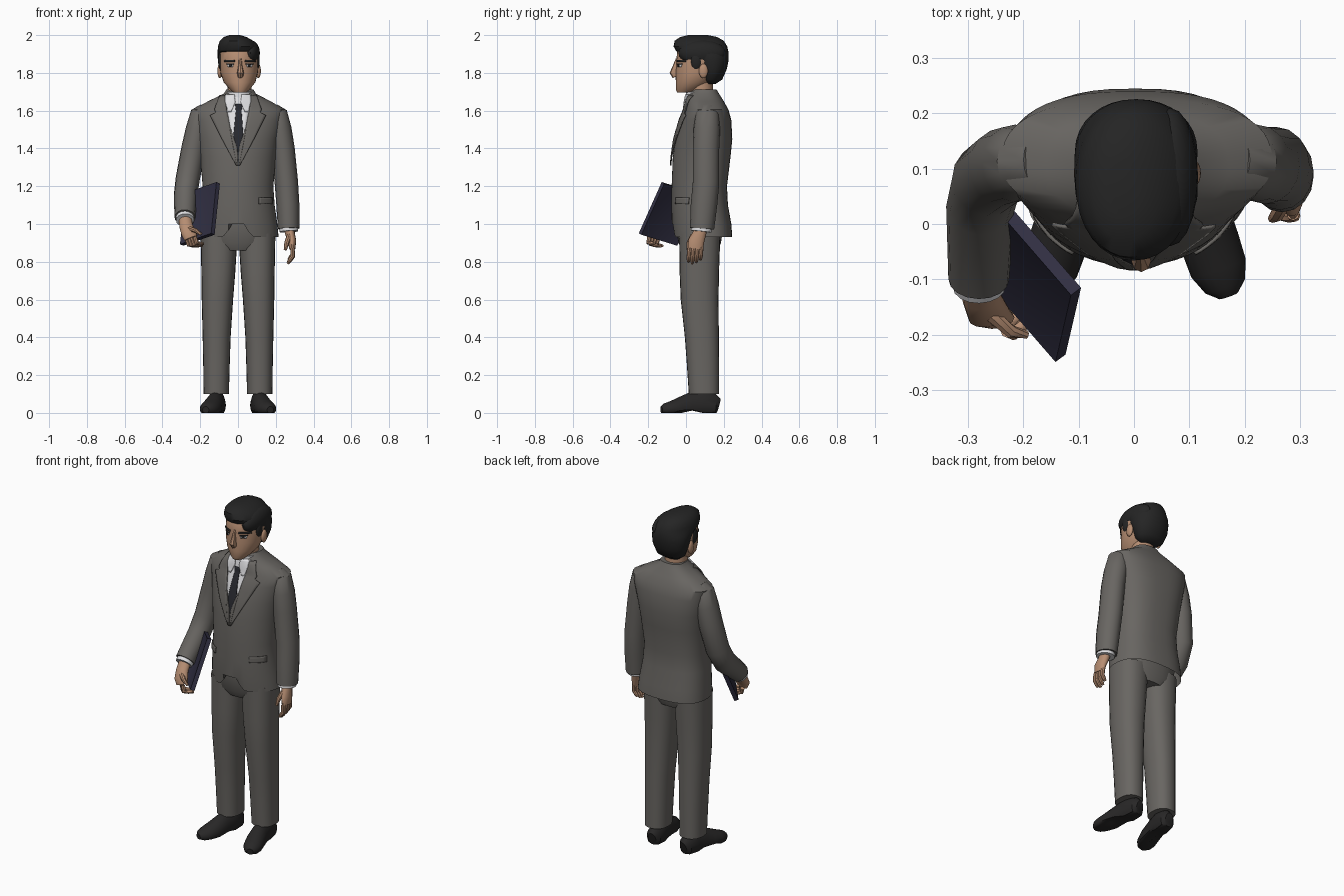
import bpy, bmesh, math
from mathutils import Vector as V

def mat(name, *c):
    m = bpy.data.materials.new(name)
    m.diffuse_color = (*c, 1)
    return m

SUIT = mat("suit grey", 0.14, 0.132, 0.122)
SKIN = mat("skin", 0.47, 0.27, 0.17)
HAIR = mat("hair black", 0.018, 0.018, 0.018)
SHOE = mat("shoe black", 0.021, 0.02, 0.02)
SHIRT = mat("shirt white", 0.75, 0.75, 0.77)
TIE = mat("tie charcoal", 0.021, 0.022, 0.028)
BOOK = mat("folder navy", 0.032, 0.03, 0.058)

def make(name, verts, faces, m, recalc=True):
    me = bpy.data.meshes.new(name)
    me.from_pydata([tuple(v) for v in verts], [], faces)
    if recalc:
        bm = bmesh.new(); bm.from_mesh(me)
        bmesh.ops.recalc_face_normals(bm, faces=bm.faces)
        bm.to_mesh(me); bm.free()
    me.materials.append(m)
    ob = bpy.data.objects.new(name, me)
    bpy.context.collection.objects.link(ob)
    return ob

def skin_rings(name, rings, m, caps=(True, True)):
    n = len(rings[0])
    verts = [v for r in rings for v in r]
    faces = [(i*n+j, i*n+(j+1) % n, (i+1)*n+(j+1) % n, (i+1)*n+j)
             for i in range(len(rings)-1) for j in range(n)]
    if caps[0]: faces.append(tuple(range(n))[::-1])
    if caps[1]: faces.append(tuple(range((len(rings)-1)*n, len(rings)*n)))
    return make(name, verts, faces, m)

def power(v, e):
    return math.copysign(abs(v) ** (2/e), v)

def loft(name, rows, m, ef=2.0, eb=2.0, n=24, caps=(True, True), sx=1):
    """Stacked level rings: (z, centre x, half width, front y, back y)."""
    rings = []
    for z, cx, rx, yf, yb in rows:
        ring = []
        for j in range(n):
            a = 2*math.pi*j/n
            c, s = math.cos(a), math.sin(a)
            e = ef if s < 0 else eb
            ring.append(V((sx*(cx + rx*power(c, e)), (yf+yb)/2 + (yb-yf)/2*power(s, e), z)))
        rings.append(ring)
    return skin_rings(name, rings, m, caps)

def tube(name, pts, m, n=12, sx=1):
    """Tube along a path of (x, y, z, half width, half depth)."""
    P = [V((sx*p[0], p[1], p[2])) for p in pts]
    rings = []
    for i, p in enumerate(P):
        t = (P[min(i+1, len(P)-1)] - P[max(i-1, 0)]).normalized()
        s = (V((1, 0, 0)) - t*t.x).normalized()
        o = t.cross(s)
        rings.append([p + s*pts[i][3]*math.cos(2*math.pi*j/n) + o*pts[i][4]*math.sin(2*math.pi*j/n)
                      for j in range(n)])
    return skin_rings(name, rings, m)

def front_y(rows, e, x, z):
    rs = sorted(rows)
    z = min(max(z, rs[0][0]), rs[-1][0])
    for a, b in zip(rs, rs[1:]):
        if a[0] <= z <= b[0]:
            f = (z-a[0])/(b[0]-a[0])
            _, cx, rx, yf, yb = [p+(q-p)*f for p, q in zip(a, b)]
            d = min(abs((x-cx)/rx), 0.98)
            return (yf+yb)/2 - (yb-yf)/2*(1-d**e)**(1/e)

def plate(name, body, e, rows, off, m, sx=1, n=6, k=4):
    """Thin plate on the front of a lofted body; rows of (z, x0, x1)."""
    fine = [tuple(p+(q-p)*i/k for p, q in zip(a, b)) for a, b in zip(rows, rows[1:]) for i in range(k)]
    fine.append(rows[-1])
    verts = []
    for z, x0, x1 in fine:
        for j in range(n+1):
            x = sx*(x0+(x1-x0)*j/n)
            verts.append((x, front_y(body, e, x, z)-off, z))
    w = n+1
    faces = [(i*w+j, i*w+j+1, (i+1)*w+j+1, (i+1)*w+j) for i in range(len(fine)-1) for j in range(n)]
    ob = make(name, verts, faces, m, False)
    s = ob.modifiers.new("thickness", 'SOLIDIFY')
    s.thickness, s.offset = 0.006, 0
    return ob

def ball(name, c, r, m):
    bm = bmesh.new()
    bmesh.ops.create_uvsphere(bm, u_segments=20, v_segments=12, radius=1)
    verts = [V((c[i]+v.co[i]*r[i] for i in range(3))) for v in bm.verts]
    faces = [tuple(v.index for v in f.verts) for f in bm.faces]
    bm.free()
    return make(name, verts, faces, m)

# Jacket body with cutaway front hem
TORSO = [(0.93, 0.005, 0.21, -0.068, 0.245), (1.0, 0.003, 0.205, -0.075, 0.24),
         (1.1, 0, 0.194, -0.077, 0.222), (1.2, 0, 0.187, -0.076, 0.217), (1.35, 0, 0.2, -0.07, 0.235),
         (1.45, 0, 0.213, -0.056, 0.245), (1.55, 0.003, 0.235, -0.03, 0.24), (1.605, 0.005, 0.245, -0.006, 0.225),
         (1.65, 0.007, 0.165, 0.0, 0.2), (1.69, 0.01, 0.085, 0.008, 0.175), (1.712, 0.01, 0.072, 0.03, 0.162)]
EF = 2.0
jacket = loft("jacket", TORSO, SUIT, EF, 2.6, 48, (False, True))
for v in jacket.data.vertices:
    if v.co.z < 0.95 and v.co.y < 0:
        v.co.z += 0.13*max(0, 1-abs(v.co.x)/0.085)**1.4

# Shirt, tie, vest, lapels and pocket flaps on the chest
plate("shirt_front", TORSO, EF, [(1.685, -0.06, 0.07), (1.6, -0.058, 0.06), (1.42, -0.026, 0.026), (1.37, -0.005, 0.005)], 0.002, SHIRT)
plate("tie", TORSO, EF, [(1.635, -0.016, 0.026), (1.597, -0.011, 0.018), (1.58, -0.013, 0.02), (1.47, -0.024, 0.028), (1.38, -0.006, 0.008)], 0.007, TIE)
loft("shirt_collar", [(1.62, 0.008, 0.08, -0.004, 0.165), (1.70, 0.008, 0.071, 0.0, 0.16)], SHIRT, n=32)
for sx, side in ((1, "left"), (-1, "right")):
    plate(side+"_collar_wing", TORSO, EF, [(1.685, 0.02, 0.066), (1.645, 0.014, 0.068), (1.595, 0.036, 0.052)], 0.009, SHIRT, sx)
    plate(side+"_vest_edge", TORSO, EF, [(1.5, 0.036, 0.042), (1.4, 0.004, 0.024), (1.31, 0, 0.006)], 0.01, SUIT, sx)
    plate(side+"_lapel", TORSO, EF, [(1.68, 0.07, 0.098), (1.605, 0.06, 0.125), (1.59, 0.057, 0.118), (1.575, 0.053, 0.148),
                                    (1.45, 0.03, 0.085), (1.31, 0.004, 0.01)], 0.009, SUIT, sx)
    plate(side+"_pocket_flap", TORSO, EF, [(1.14, 0.11, 0.18), (1.105, 0.11, 0.18)], 0.004, SUIT, sx)

# Trousers
loft("trouser_seat", [(0.86, 0, 0.12, -0.02, 0.17), (0.9, 0, 0.19, -0.04, 0.185), (1.0, 0, 0.19, -0.055, 0.2),
                      (1.12, 0, 0.17, -0.05, 0.19)], SUIT, 2.3, 2.3, 32)
for sx, side in ((1, "left"), (-1, "right")):
    loft(side+"_trouser_leg", [(0.1, 0.115, 0.067, 0.015, 0.175), (0.25, 0.114, 0.07, 0.005, 0.175),
         (0.4, 0.113, 0.074, -0.006, 0.174), (0.6, 0.109, 0.083, -0.028, 0.172),
         (0.75, 0.104, 0.09, -0.034, 0.175), (0.95, 0.1, 0.098, -0.036, 0.182)], SUIT, 2.3, 2.3, 24, sx=sx)
    # Shoe, flattened at the ground
    shoe = tube(side+"_shoe", [(0.104, 0.172, 0.035, 0.024, 0.04), (0.106, 0.155, 0.04, 0.042, 0.06),
        (0.112, 0.09, 0.04, 0.046, 0.085), (0.122, 0.03, 0.035, 0.048, 0.075), (0.136, -0.03, 0.026, 0.054, 0.058),
        (0.153, -0.08, 0.02, 0.052, 0.042), (0.165, -0.113, 0.018, 0.038, 0.032), (0.171, -0.13, 0.016, 0.018, 0.018)], SHOE, 20, sx)
    for v in shoe.data.vertices:
        arch = 0.014 if -0.02 < v.co.y < 0.06 else 0
        v.co.z = max(v.co.z, arch)

# Sleeves and cuffs
tube("left_sleeve", [(0.185, 0.115, 1.615, 0.03, 0.045), (0.205, 0.113, 1.585, 0.056, 0.062), (0.222, 0.11, 1.5, 0.062, 0.07),
    (0.238, 0.106, 1.4, 0.062, 0.07), (0.256, 0.106, 1.22, 0.062, 0.07), (0.264, 0.095, 1.1, 0.061, 0.07),
    (0.268, 0.085, 0.975, 0.057, 0.064)], SUIT, 16)
tube("left_cuff", [(0.268, 0.084, 1.0, 0.05, 0.056), (0.27, 0.08, 0.96, 0.049, 0.054)], SHIRT, 16)
tube("right_sleeve", [(-0.175, 0.115, 1.615, 0.03, 0.045), (-0.195, 0.113, 1.585, 0.056, 0.062), (-0.215, 0.11, 1.5, 0.062, 0.07),
    (-0.236, 0.104, 1.4, 0.064, 0.07), (-0.266, 0.08, 1.24, 0.064, 0.068), (-0.278, 0.03, 1.15, 0.062, 0.066),
    (-0.281, -0.1, 1.035, 0.055, 0.054)], SUIT, 16)
tube("right_cuff", [(-0.281, -0.085, 1.045, 0.049, 0.048), (-0.28, -0.113, 1.02, 0.048, 0.046)], SHIRT, 16)

# Hands: palm, four curled fingers and a thumb
def hand(side, palm, knuckle, spread, mid, tip, thumb):
    tube(side+"_palm", palm, SKIN, 14)
    for i, f in enumerate((0.92, 1.05, 1.0, 0.85)):
        b = V(knuckle) + V(spread)*(i-1.5)
        m, t = b + V(mid)*f, b + V(tip)*f
        tube(f"{side}_finger_{i+1}", [(*b, 0.012, 0.012), (*m, 0.0115, 0.0115), (*((m+t)/2), 0.011, 0.011), (*t, 0.007, 0.007)], SKIN, 8)
    tube(side+"_thumb", thumb, SKIN, 8)

hand("left", [(0.27, 0.08, 0.99, 0.03, 0.036), (0.275, 0.072, 0.95, 0.026, 0.036), (0.285, 0.055, 0.91, 0.023, 0.043),
              (0.288, 0.05, 0.868, 0.016, 0.041)],
     (0.288, 0.05, 0.875), (0, 0.021, 0.002), (0.002, -0.004, -0.045), (-0.024, -0.006, -0.08),
     [(0.272, 0.04, 0.94, 0.014, 0.016), (0.258, 0.016, 0.9, 0.013, 0.013), (0.25, 0.01, 0.862, 0.008, 0.008)])
hand("right", [(-0.279, -0.1, 1.03, 0.034, 0.03), (-0.275, -0.135, 0.99, 0.036, 0.026), (-0.262, -0.165, 0.955, 0.04, 0.024),
               (-0.25, -0.172, 0.925, 0.036, 0.018)],
     (-0.25, -0.172, 0.925), (-0.0135, 0.0145, -0.0045), (0.012, -0.006, -0.035), (0.05, 0.03, -0.04),
     [(-0.258, -0.165, 0.975, 0.014, 0.014), (-0.222, -0.195, 0.965, 0.012, 0.012), (-0.195, -0.2, 0.945, 0.008, 0.008)])

# Folder held at the side: slab with inset covers
A, B, C = V((-0.105, -0.122, 1.218)), V((-0.133, -0.243, 0.947)), V((-0.27, 0.068, 1.16))
nrm = (A-B).cross(C-A).normalized()*0.012
quad = [A, B, B+C-A, C]
folder = make("folder", [p+nrm for p in quad] + [p-nrm for p in quad],
              [(0, 1, 2, 3), (7, 6, 5, 4)] + [(i, i+4, (i+1) % 4+4, (i+1) % 4) for i in range(4)], BOOK)
bm = bmesh.new(); bm.from_mesh(folder.data)
big = sorted(bm.faces, key=lambda f: -f.calc_area())[:2]
bmesh.ops.inset_individual(bm, faces=big, thickness=0.012, depth=-0.003)
bm.to_mesh(folder.data); bm.free()

# Head, neck, nose and ears
HEAD = [(1.695, 0.01, 0.032, -0.046, 0.03), (1.71, 0.01, 0.05, -0.053, 0.075), (1.75, 0.008, 0.084, -0.054, 0.13),
        (1.8, 0.006, 0.099, -0.055, 0.17), (1.87, 0.005, 0.105, -0.051, 0.19), (1.93, 0.003, 0.1, -0.045, 0.185),
        (1.965, 0, 0.06, -0.01, 0.14)]
loft("head", HEAD, SKIN, 2.0, 2.1, 28)
loft("neck", [(1.6, 0.008, 0.064, 0.015, 0.15), (1.78, 0.008, 0.062, 0.02, 0.14)], SKIN)
tube("nose", [(0.011, -0.046, 1.875, 0.008, 0.008), (0.012, -0.056, 1.84, 0.01, 0.012), (0.013, -0.067, 1.8, 0.018, 0.02),
              (0.013, -0.056, 1.78, 0.014, 0.016)], SKIN, 8)
for sx, side in ((1, "left"), (-1, "right")):
    ball(side+"_ear", (0.006+sx*0.102, 0.092, 1.81), (0.013, 0.024, 0.038), SKIN)
    x = lambda a, b: (0.01+sx*a, 0.01+sx*b)
    plate(side+"_eyebrow", HEAD, 2.0, [(1.868, *x(0.028, 0.08)), (1.858, *x(0.026, 0.082))], 0.002, HAIR, k=2)
    plate(side+"_eye_white", HEAD, 2.0, [(1.846, *x(0.034, 0.066)), (1.832, *x(0.038, 0.062))], 0.0, SHIRT, k=2)
    plate(side+"_iris", HEAD, 2.0, [(1.847, *x(0.042, 0.056)), (1.831, *x(0.043, 0.055))], 0.002, HAIR, n=3, k=2)
    plate(side+"_upper_lash", HEAD, 2.0, [(1.85, *x(0.032, 0.069)), (1.845, *x(0.032, 0.069))], 0.002, HAIR, k=1)

# Hair: nape, swept top and side parting
loft("hair", [(1.74, 0.005, 0.05, 0.1, 0.155), (1.765, 0.005, 0.085, 0.078, 0.192), (1.82, 0.004, 0.105, 0.06, 0.216),
              (1.87, 0.004, 0.111, 0.035, 0.226), (1.9, 0.003, 0.111, 0.0, 0.226), (1.915, 0.002, 0.11, -0.052, 0.224),
              (1.94, 0.0, 0.106, -0.066, 0.218), (1.97, -0.008, 0.088, -0.06, 0.2), (1.99, -0.015, 0.06, -0.03, 0.165),
              (2.0, -0.017, 0.028, 0.01, 0.115)], HAIR, 2.1, 2.1, 32)
ball("hair_side", (0.066, 0.085, 1.905), (0.05, 0.125, 0.068), HAIR)
for sx, side in ((1, "left"), (-1, "right")):
    ball(side+"_sideburn", (0.005+sx*0.094, 0.055, 1.865), (0.016, 0.03, 0.05), HAIR)

bpy.ops.object.select_all(action='SELECT')
bpy.context.view_layer.objects.active = jacket
bpy.ops.object.shade_smooth_by_angle(angle=math.radians(40))
